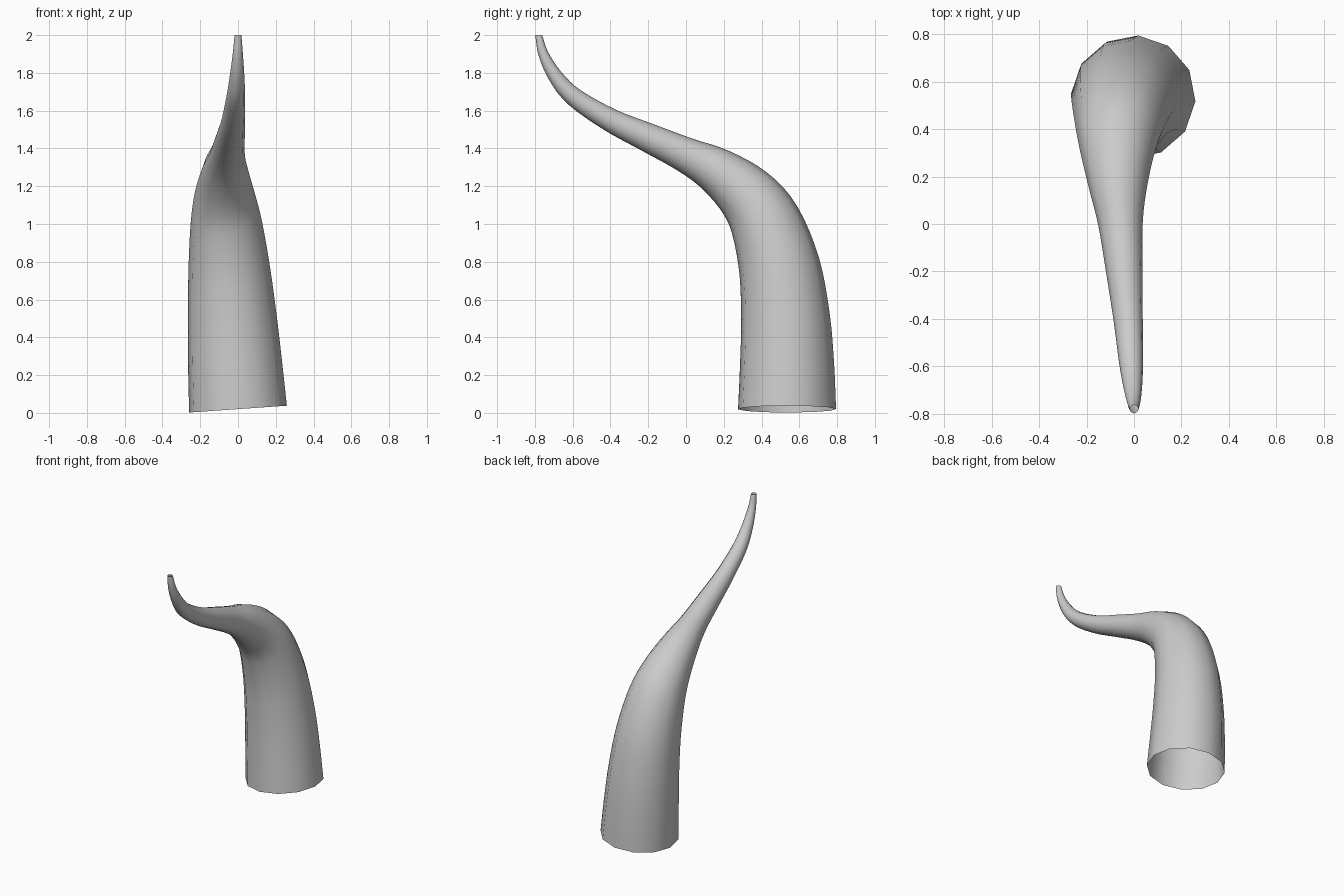
import bpy, bmesh, math
from mathutils import Vector

if "Cube" in bpy.data.objects:
    bpy.data.objects.remove(bpy.data.objects["Cube"])

# Centre line of the horn: x, y, z, radius
PATH = [
    (0.0, 0.535, 0.02, 0.26),
    (-0.015, 0.535, 0.25, 0.25),
    (-0.03, 0.527, 0.50, 0.236),
    (-0.047, 0.495, 0.77, 0.216),
    (-0.062, 0.42, 1.01, 0.189),
    (-0.07, 0.315, 1.16, 0.16),
    (-0.068, 0.16, 1.283, 0.124),
    (-0.057, 0.0, 1.365, 0.094),
    (-0.041, -0.2, 1.457, 0.077),
    (-0.025, -0.4, 1.55, 0.062),
    (-0.012, -0.59, 1.67, 0.05),
    (-0.005, -0.69, 1.78, 0.039),
    (-0.001, -0.755, 1.90, 0.027),
    (0.0, -0.78, 2.0, 0.018),
]
SIDES = 12
STEPS = 4


def smooth_path(points, steps):
    """Catmull-Rom resampling of the centre line and its radius."""
    p = [Vector(q) for q in points]
    p = [2 * p[0] - p[1]] + p + [2 * p[-1] - p[-2]]
    out = []
    for i in range(1, len(p) - 2):
        a, b, c, d = p[i - 1:i + 3]
        for k in range(steps):
            t = k / steps
            out.append(0.5 * (2 * b + (c - a) * t + (2 * a - 5 * b + 4 * c - d) * t * t
                              + (3 * b - a - 3 * c + d) * t ** 3))
    return out + [p[-2]]


# Horn: open tapered tube swept along the path
samples = smooth_path(PATH, STEPS)
centres = [s.xyz for s in samples]
bm = bmesh.new()
rings = []
side = Vector((1, -0.07, 0))
for i, (c, s) in enumerate(zip(centres, samples)):
    tangent = (centres[min(i + 1, len(centres) - 1)] - centres[max(i - 1, 0)]).normalized()
    if i == 0:
        tangent = Vector((-0.07, 0, 1)).normalized()
    elif i == len(centres) - 1:
        tangent = Vector((0, 0, 1))
    side = (side - side.dot(tangent) * tangent).normalized()
    up = tangent.cross(side)
    ring = []
    for k in range(SIDES):
        a = 2 * math.pi * k / SIDES
        ring.append(bm.verts.new(c + s.w * (math.cos(a) * side + math.sin(a) * up)))
    rings.append(ring)
for lo, hi in zip(rings, rings[1:]):
    for k in range(SIDES):
        n = (k + 1) % SIDES
        bm.faces.new((lo[k], lo[n], hi[n], hi[k])).smooth = True

mesh = bpy.data.meshes.new("curved_horn")
bm.to_mesh(mesh)
bm.free()
horn = bpy.data.objects.new("curved_horn", mesh)
bpy.context.collection.objects.link(horn)
